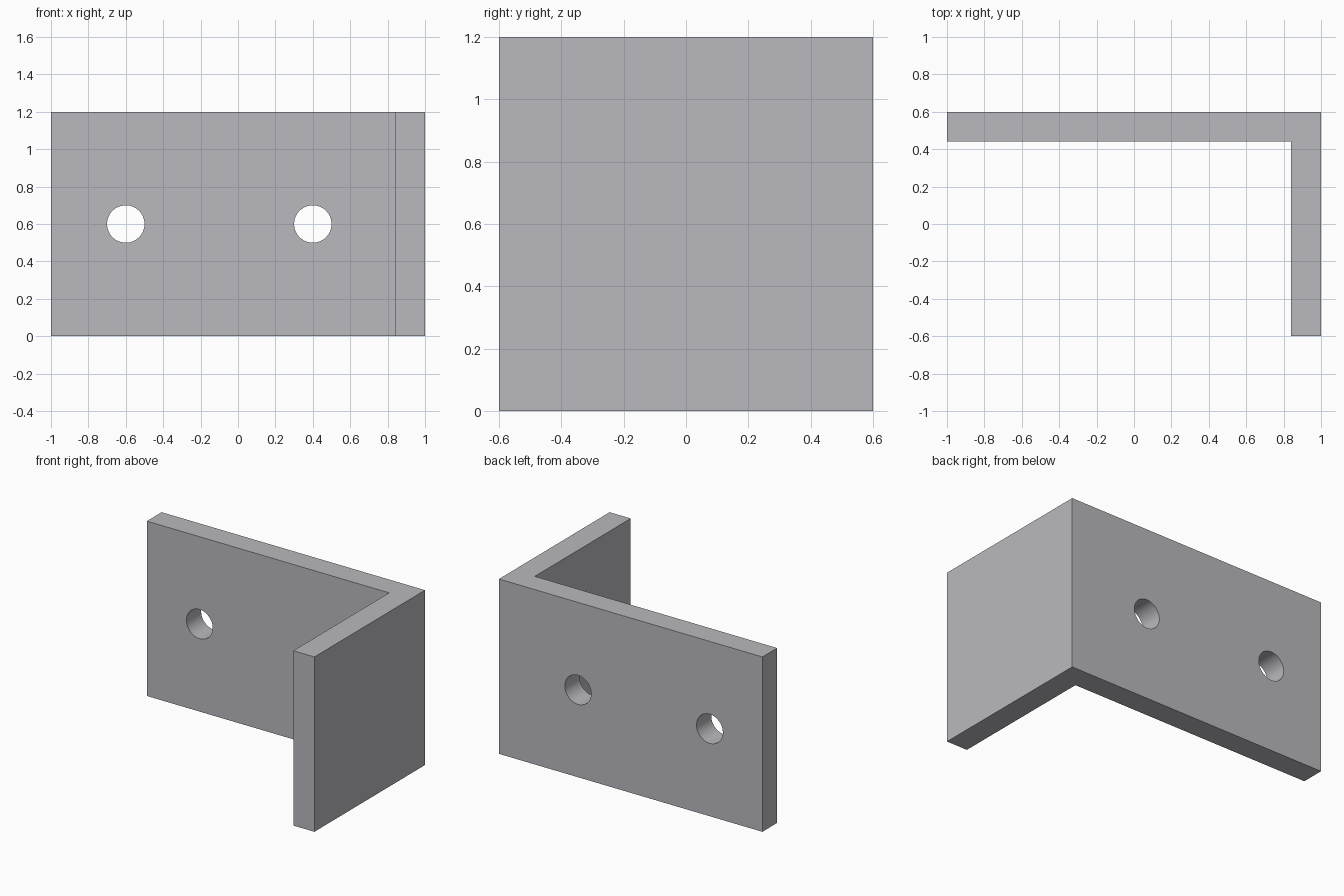
import bpy, bmesh, math
from mathutils import Matrix

if "Cube" in bpy.data.objects:
    bpy.data.objects.remove(bpy.data.objects["Cube"])

HEIGHT, THICK, HOLE_R = 1.2, 0.16, 0.1

metal = bpy.data.materials.new("light_grey_metal")
metal.diffuse_color = (0.49, 0.485, 0.515, 1)
metal.use_nodes = True
metal.node_tree.nodes["Principled BSDF"].inputs["Base Color"].default_value = metal.diffuse_color


def add_object(name, bm):
    bmesh.ops.recalc_face_normals(bm, faces=bm.faces)
    mesh = bpy.data.meshes.new(name)
    bm.to_mesh(mesh)
    bm.free()
    mesh.materials.append(metal)
    obj = bpy.data.objects.new(name, mesh)
    bpy.context.collection.objects.link(obj)
    return obj


# L-shaped bracket: plan profile extruded upwards
profile = [(-1, 0.6), (-1, 0.6 - THICK), (1 - THICK, 0.6 - THICK),
           (1 - THICK, -0.6), (1, -0.6), (1, 0.6)]
bm = bmesh.new()
base = bm.faces.new([bm.verts.new((x, y, 0)) for x, y in profile])
top = bmesh.ops.extrude_face_region(bm, geom=[base])["geom"]
bmesh.ops.translate(bm, vec=(0, 0, HEIGHT),
                    verts=[v for v in top if isinstance(v, bmesh.types.BMVert)])
bracket = add_object("angle_bracket", bm)

# Two screw holes through the long plate
bm = bmesh.new()
for x in (-0.6, 0.4):
    place = Matrix.Translation((x, 0.6 - THICK / 2, HEIGHT / 2)) @ Matrix.Rotation(math.pi / 2, 4, "X")
    bmesh.ops.create_cone(bm, cap_ends=True, segments=64, radius1=HOLE_R,
                          radius2=HOLE_R, depth=0.4, matrix=place)
cutter = add_object("hole_cutter", bm)
cutter.hide_render = True

cut = bracket.modifiers.new("screw_holes", "BOOLEAN")
cut.operation = "DIFFERENCE"
cut.solver = "EXACT"
cut.object = cutter

bpy.context.view_layer.objects.active = bracket
bracket.select_set(True)
bpy.ops.object.modifier_apply(modifier=cut.name)
bpy.data.objects.remove(cutter)

# Smooth hole walls, crisp edges elsewhere
bpy.ops.object.shade_smooth_by_angle(angle=math.radians(30))
